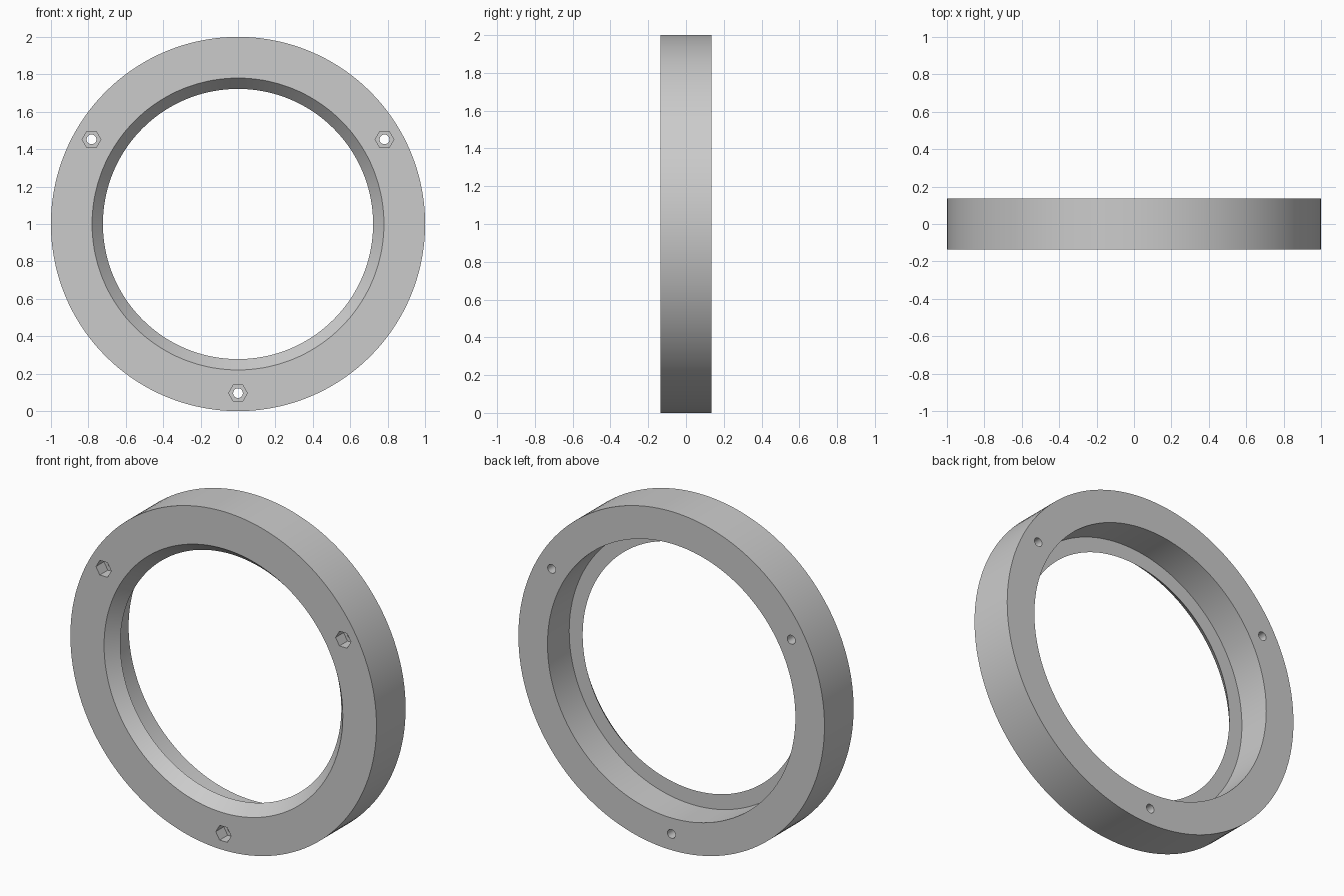
import bpy, bmesh
from math import radians, cos, sin, pi
from mathutils import Matrix, Vector

if "Cube" in bpy.data.objects:
    bpy.data.objects.remove(bpy.data.objects["Cube"], do_unlink=True)

HALF = 0.136       # half thickness of the ring
SEGMENTS = 144
BOLT_RADIUS = 0.904
POCKET_DEPTH = 0.075


def new_object(name, bm):
    bmesh.ops.recalc_face_normals(bm, faces=bm.faces)
    mesh = bpy.data.meshes.new(name)
    bm.to_mesh(mesh)
    bm.free()
    obj = bpy.data.objects.new(name, mesh)
    bpy.context.collection.objects.link(obj)
    return obj


def bolt_cutter(name, sides, radius, y0, y1):
    """Three prisms along y, one per bolt position."""
    bm = bmesh.new()
    for angle in (30, 150, 270):
        a = radians(angle)
        centre = Vector((BOLT_RADIUS * cos(a), (y0 + y1) / 2, 1 + BOLT_RADIUS * sin(a)))
        bmesh.ops.create_cone(
            bm, cap_ends=True, segments=sides, radius1=radius, radius2=radius, depth=y1 - y0,
            matrix=Matrix.Translation(centre) @ Matrix.Rotation(pi / 2, 4, 'X')
            @ Matrix.Rotation(pi / 2, 4, 'Z'))
    obj = new_object(name, bm)
    obj.hide_render = True
    return obj


grey = bpy.data.materials.new("grey")
grey.use_nodes = True
colour = (0.6, 0.6, 0.6, 1)
grey.diffuse_color = colour
grey.node_tree.nodes["Principled BSDF"].inputs["Base Color"].default_value = colour

# Ring body: tapered front opening, narrow lip, wider recess at the back
profile = [(1, -HALF), (1, HALF), (0.81, HALF), (0.81, -0.067), (0.722, -0.067), (0.78, -HALF)]
bm = bmesh.new()
verts = [bm.verts.new((r, y, 1)) for r, y in profile]
edges = [bm.edges.new((verts[i - 1], verts[i])) for i in range(len(verts))]
bmesh.ops.spin(bm, geom=verts + edges, cent=(0, 0, 1), axis=(0, 1, 0),
               angle=2 * pi, steps=SEGMENTS, use_merge=True)
bmesh.ops.remove_doubles(bm, verts=bm.verts, dist=0.0001)
ring = new_object("mounting_ring", bm)
ring.data.materials.append(grey)

# Hexagonal nut pockets in the front and bolt holes right through
cutters = [bolt_cutter("nut_pocket_cutter", 6, 0.05, -HALF - 0.05, -HALF + POCKET_DEPTH),
           bolt_cutter("bolt_hole_cutter", 24, 0.026, -HALF - 0.1, HALF + 0.1)]
bpy.ops.object.select_all(action='DESELECT')
ring.select_set(True)
bpy.context.view_layer.objects.active = ring
for cutter in cutters:
    cutter.data.materials.append(grey)
    mod = ring.modifiers.new(cutter.name, 'BOOLEAN')
    mod.operation = 'DIFFERENCE'
    mod.solver = 'EXACT'
    mod.object = cutter
    bpy.ops.object.modifier_apply(modifier=mod.name)
    bpy.data.objects.remove(cutter, do_unlink=True)

bpy.ops.object.shade_smooth_by_angle(angle=radians(30))
